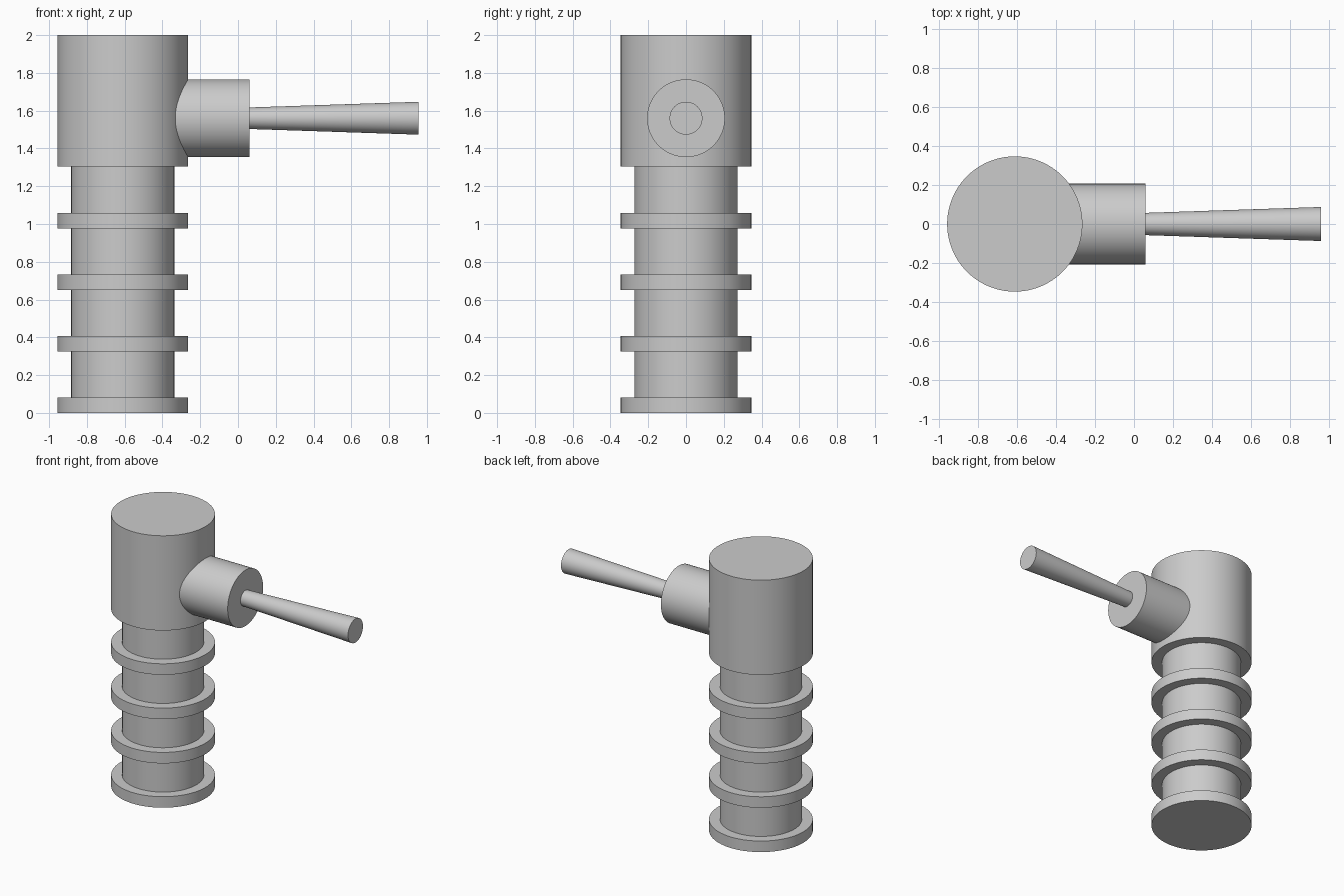
import bpy, bmesh, math
from mathutils import Matrix

if "Cube" in bpy.data.objects:
    bpy.data.objects.remove(bpy.data.objects["Cube"])

SEGMENTS = 96
COLUMN_X = -0.61
PITCH, RING_H = 0.3258, 0.081
HEAD_Z = 4 * PITCH
ARM_Z = 1.56


def lathe(name, profile, matrix):
    """Revolve (radius, height) points around local z, then place the result."""
    bm = bmesh.new()
    verts = [bm.verts.new((r, 0, h)) for r, h in profile]
    edges = [bm.edges.new(pair) for pair in zip(verts, verts[1:])]
    bmesh.ops.spin(bm, geom=verts + edges, cent=(0, 0, 0), axis=(0, 0, 1),
                   angle=math.tau, steps=SEGMENTS, use_merge=True)
    bmesh.ops.remove_doubles(bm, verts=bm.verts, dist=1e-5)
    bmesh.ops.recalc_face_normals(bm, faces=bm.faces)
    mesh = bpy.data.meshes.new(name)
    bm.to_mesh(mesh)
    bm.free()
    obj = bpy.data.objects.new(name, mesh)
    bpy.context.collection.objects.link(obj)
    obj.matrix_world = matrix
    bpy.ops.object.select_all(action='DESELECT')
    obj.select_set(True)
    bpy.context.view_layer.objects.active = obj
    bpy.ops.object.shade_smooth_by_angle(angle=math.radians(30))
    return obj


upright = Matrix.Translation((COLUMN_X, 0, 0))
sideways = Matrix.Translation((0, 0, ARM_Z)) @ Matrix.Rotation(math.pi / 2, 4, 'Y')

# Ribbed column: four flanges with narrower necks between them
ribs = [(0, 0)]
for i in range(4):
    z = i * PITCH
    ribs += [(0.346, z), (0.346, z + RING_H), (0.273, z + RING_H), (0.273, z + PITCH)]
ribs.append((0, HEAD_Z))
lathe("ribbed_column", ribs, upright)

# Large cylindrical head on top of the column
lathe("head", [(0, HEAD_Z), (0.346, HEAD_Z), (0.346, 2), (0, 2)], upright)

# Side collar growing out of the head
lathe("collar", [(0, -0.5), (0.206, -0.5), (0.206, 0.06), (0, 0.06)], sideways)

# Rod that widens towards its free end
lathe("tapered_rod", [(0, 0.03), (0.056, 0.03), (0.087, 0.956), (0, 0.956)], sideways)
